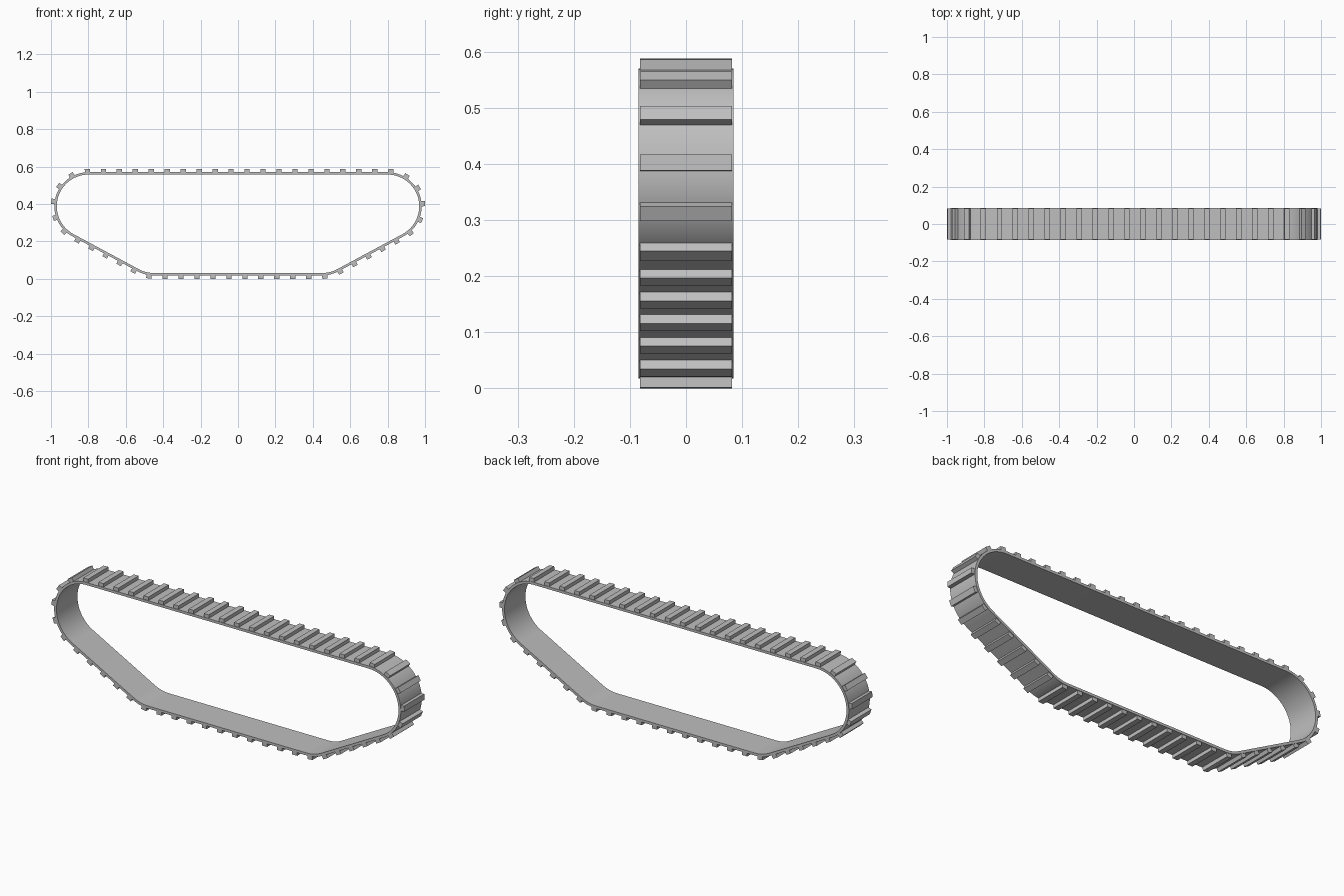
import bpy
import bmesh
from math import atan2, pi, degrees, radians
from mathutils import Vector, Matrix

if "Cube" in bpy.data.objects:
    bpy.data.objects.remove(bpy.data.objects["Cube"], do_unlink=True)

RADIUS = 0.182                      # outer bend radius of the belt
THICK = 0.013
HALF_BELT, HALF_CLEAT = 0.085, 0.082
CLEATS, CLEAT_WIDTH, CLEAT_HEIGHT = 52, 0.028, 0.018
END = Vector((0.8, 0, 0.388))       # centre of the upper end bend
LOW = Vector((0.45, 0, 0.2))        # centre of the lower bend

grey = bpy.data.materials.new("track grey")
grey.use_nodes = True
grey.diffuse_color = (0.52, 0.52, 0.52, 1)
grey.node_tree.nodes["Principled BSDF"].inputs["Base Color"].default_value = grey.diffuse_color


def finish(name, bm):
    """Turn a bmesh into a named, coloured object."""
    bmesh.ops.recalc_face_normals(bm, faces=bm.faces)
    mesh = bpy.data.meshes.new(name)
    bm.to_mesh(mesh)
    bm.free()
    mesh.materials.append(grey)
    obj = bpy.data.objects.new(name, mesh)
    bpy.context.collection.objects.link(obj)
    return obj


def flip(v):
    return Vector((-v.x, v.y, v.z))


# Loop path: (point, outward normal), clockwise from the top of the right bend
slope = atan2(END.z - LOW.z, END.x - LOW.x)
half = []
for centre, start, stop, steps in ((END, pi / 2, slope - pi / 2, 32),
                                   (LOW, slope - pi / 2, -pi / 2, 8)):
    for i in range(steps + 1):
        a = start + (stop - start) * i / steps
        n = Matrix.Rotation(-a, 3, 'Y') @ Vector((1, 0, 0))
        half.append((centre + n * RADIUS, n))
path = half + [(flip(p), flip(n)) for p, n in reversed(half)]

# Belt: a closed band with a rectangular section
bm = bmesh.new()
rings = []
for p, n in path:
    inner = p - n * THICK
    side = Vector((0, HALF_BELT, 0))
    rings.append([bm.verts.new(v) for v in (p - side, p + side, inner + side, inner - side)])
for i, ring in enumerate(rings):
    after = rings[(i + 1) % len(rings)]
    for j in range(4):
        k = (j + 1) % 4
        bm.faces.new((ring[j], ring[k], after[k], after[j]))
belt = finish("track_belt", bm)
bpy.ops.object.select_all(action='DESELECT')
belt.select_set(True)
bpy.context.view_layer.objects.active = belt
bpy.ops.object.shade_smooth_by_angle(angle=radians(30))

# Cleats: bars spaced evenly along the loop
spans = [(path[i], path[(i + 1) % len(path)]) for i in range(len(path))]
lengths = [(b[0] - a[0]).length for a, b in spans]
total = sum(lengths)


def along(s):
    """Point and outward normal at distance s along the loop."""
    for (a, b), size in zip(spans, lengths):
        if s < size:
            return a[0].lerp(b[0], s / size), a[1].lerp(b[1], s / size).normalized()
        s -= size
    return path[0]


bm = bmesh.new()
depth = CLEAT_HEIGHT + 0.004        # slightly sunk into the belt
for i in range(CLEATS):
    p, n = along((i * total / CLEATS - END.x - 0.805) % total)
    y = Vector((0, 1, 0))
    t = y.cross(n)
    frame = Matrix((t, y, n)).transposed().to_4x4()
    centre = p + n * (CLEAT_HEIGHT - depth / 2)
    size = Matrix.Diagonal((CLEAT_WIDTH, 2 * HALF_CLEAT, depth, 1))
    bmesh.ops.create_cube(bm, size=1, matrix=Matrix.Translation(centre) @ frame @ size)
finish("track_cleats", bm)
